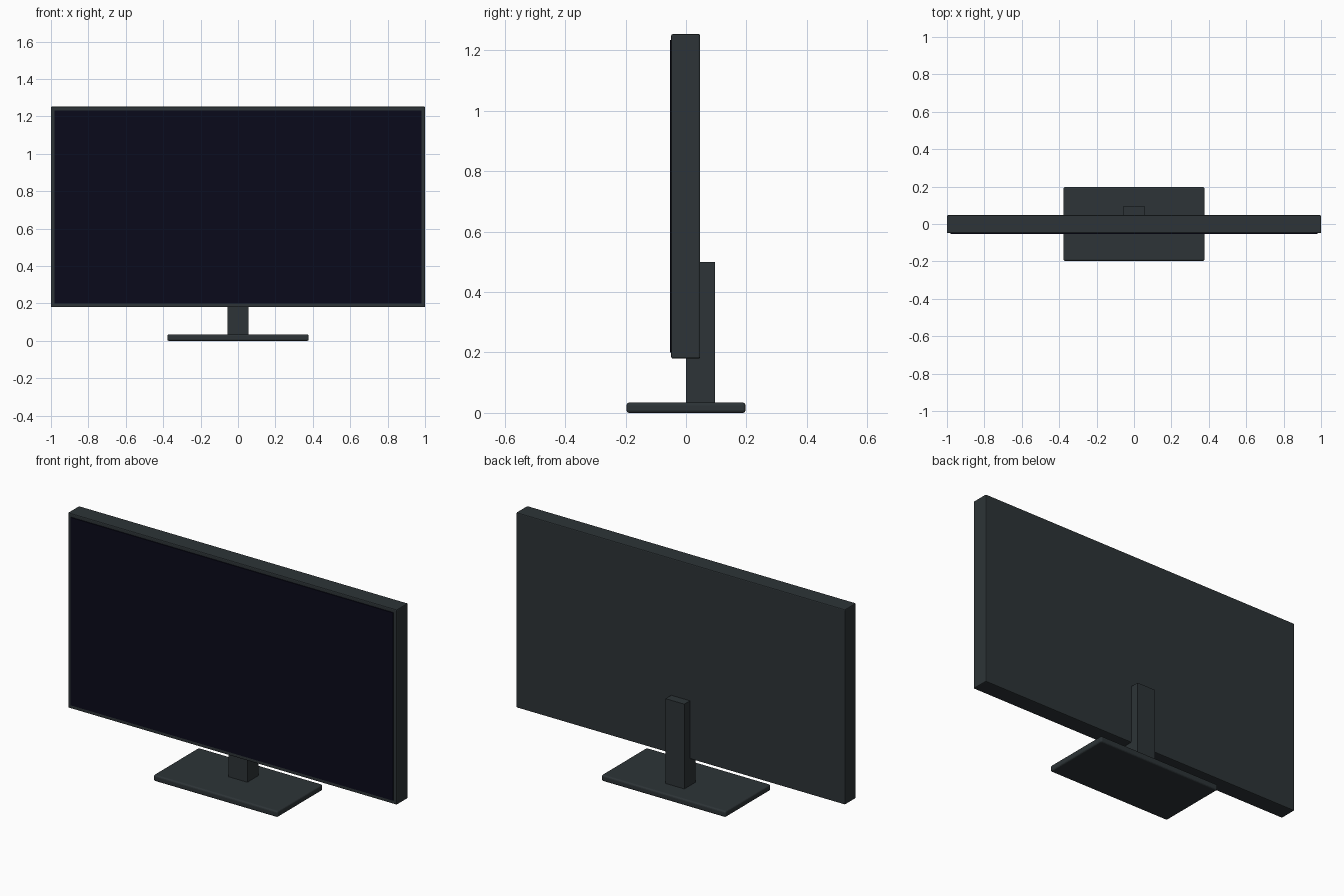
import bpy

cube = bpy.data.objects.get("Cube")
if cube:
    bpy.data.objects.remove(cube, do_unlink=True)


def material(name, rgb):
    mat = bpy.data.materials.new(name)
    mat.use_nodes = True
    colour = (*rgb, 1.0)
    mat.diffuse_color = colour
    bsdf = next(n for n in mat.node_tree.nodes if n.type == 'BSDF_PRINCIPLED')
    bsdf.inputs["Base Color"].default_value = colour
    return mat


def box(name, low, high, mat, bevel=0.0, segments=2):
    """Box between two corners, with optional rounded edges."""
    bpy.ops.mesh.primitive_cube_add(
        size=1, location=[(a + b) / 2 for a, b in zip(low, high)])
    obj = bpy.context.object
    obj.name = obj.data.name = name
    obj.scale = [b - a for a, b in zip(low, high)]
    bpy.ops.object.transform_apply(location=False, rotation=False, scale=True)
    obj.data.materials.append(mat)
    if bevel:
        mod = obj.modifiers.new("rounded_edges", 'BEVEL')
        mod.width = bevel
        mod.segments = segments
    return obj


casing = material("charcoal_casing", (0.026, 0.034, 0.038))
glass = material("dark_navy_screen", (0.003, 0.003, 0.0105))

# Display housing and the thin screen plate on its front
box("housing", (-1, -0.049, 0.18), (1, 0.047, 1.253), casing, 0.005)
box("screen", (-0.98, -0.0535, 0.2), (0.98, -0.0455, 1.233), glass)

# Stand: upright neck partly sunk into the housing, and a flat foot
box("stand_neck", (-0.057, 0.0, 0.025), (0.057, 0.096, 0.5), casing)
box("stand_base", (-0.378, -0.197, 0), (0.378, 0.197, 0.034), casing, 0.009, 3)
